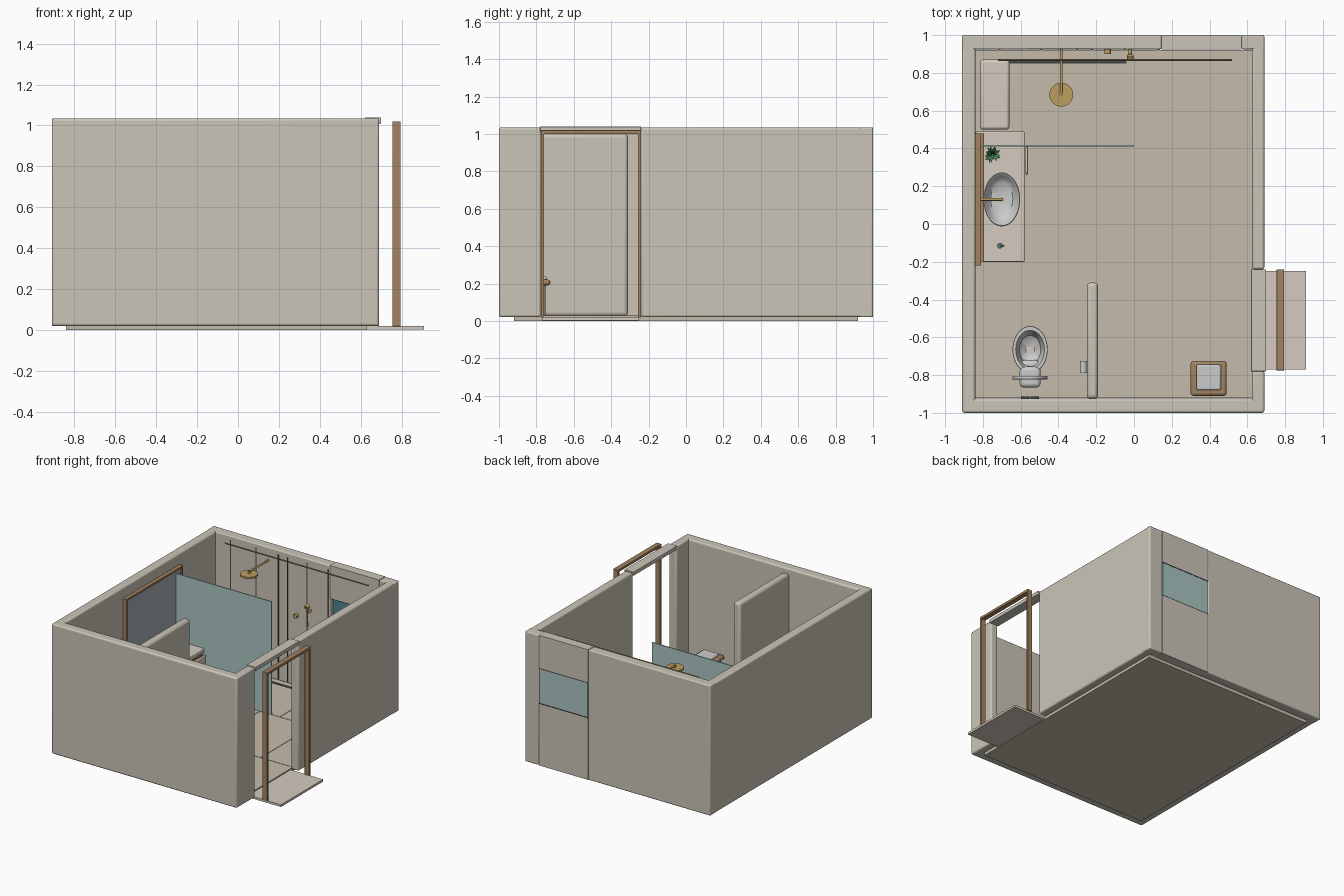
import bpy, bmesh, math, random
from mathutils import Vector

if "Cube" in bpy.data.objects:
    bpy.data.objects.remove(bpy.data.objects["Cube"])
random.seed(3)

def mat(name, r, g, b):
    m = bpy.data.materials.new(name)
    m.diffuse_color = (r, g, b, 1)
    m.use_nodes = True
    m.node_tree.nodes["Principled BSDF"].inputs["Base Color"].default_value = m.diffuse_color
    return m

WALL = mat("plaster", .60, .56, .48)
STONE = mat("stone", .66, .60, .52)
TILE = mat("tile", .56, .50, .41)
WOOD = mat("wood", .36, .23, .12)
DARK = mat("dark_metal", .06, .06, .06)
GOLD = mat("brass", .50, .34, .12)
WHITE = mat("ceramic", .85, .85, .83)
GLASS = mat("glass", .40, .56, .54)
TEAL = mat("teal", .08, .25, .26)
MIRROR = mat("mirror", .40, .43, .46)
LEAF = mat("leaf", .06, .22, .08)

def finish(name, bm, m, bevel=0, segs=3):
    bmesh.ops.recalc_face_normals(bm, faces=bm.faces)
    me = bpy.data.meshes.new(name)
    bm.to_mesh(me)
    bm.free()
    ob = bpy.data.objects.new(name, me)
    bpy.context.collection.objects.link(ob)
    me.materials.append(m)
    if bevel:
        b = ob.modifiers.new("bevel", 'BEVEL')
        b.width, b.segments = bevel, segs
    bpy.ops.object.select_all(action='DESELECT')
    bpy.context.view_layer.objects.active = ob
    ob.select_set(True)
    bpy.ops.object.shade_smooth_by_angle(angle=math.radians(35))
    return ob

def box(name, x0, x1, y0, y1, z0, z1, m, bevel=0, segs=3):
    bm = bmesh.new()
    bmesh.ops.create_cube(bm, size=1)
    for v in bm.verts:
        v.co = ((x0 + x1) / 2 + v.co.x * (x1 - x0),
                (y0 + y1) / 2 + v.co.y * (y1 - y0),
                (z0 + z1) / 2 + v.co.z * (z1 - z0))
    return finish(name, bm, m, bevel, segs)

def rod(name, a, b, r, m, r2=None, n=20):
    a, b = Vector(a), Vector(b)
    bm = bmesh.new()
    bmesh.ops.create_cone(bm, cap_ends=True, segments=n, radius1=r,
                          radius2=r if r2 is None else r2, depth=(b - a).length)
    ob = finish(name, bm, m)
    ob.location = (a + b) / 2
    ob.rotation_euler = (b - a).to_track_quat('Z', 'Y').to_euler()
    return ob

def lathe(name, profile, x, y, sx, sy, m, n=40):
    """Closed elliptical body from (radius, z) points."""
    bm = bmesh.new()
    rings = [[bm.verts.new((x + sx * r * math.cos(2 * math.pi * i / n),
                            y + sy * r * math.sin(2 * math.pi * i / n), z))
              for i in range(n)] for r, z in profile]
    for a, b in zip(rings, rings[1:]):
        for i in range(n):
            j = (i + 1) % n
            bm.faces.new((a[i], a[j], b[j], b[i]))
    bm.faces.new(rings[0])
    bm.faces.new(rings[-1])
    return finish(name, bm, m)

# floor slab, tiles and landing
box("floor_slab", -.84, .63, -.92, .92, 0, .025, TILE)
rows = [(-.92, -.22, [-.84, -.325, .12, .63]),
        (-.22, .415, [-.84, -.10, .35, .63]),
        (.415, .92, [-.84, -.49, .07, .63])]
for y0, y1, xs in rows:
    for x0, x1 in zip(xs, xs[1:]):
        box("floor_tile", x0 + .002, x1 - .002, y0 + .002, y1 - .002, .024, .028, TILE)
box("landing", .63, .91, -.77, -.25, .003, .02, STONE)

# outer walls, door opening on the right, window in the back
Z0, Z1 = .02, 1.035
box("left_wall", -.91, -.84, -1, 1, Z0, Z1, WALL, .012)
box("front_wall", -.91, .69, -1, -.925, Z0, Z1, WALL, .012)
box("right_wall_front", .625, .69, -1, -.775, Z0, Z1, WALL, .012)
box("right_wall_back", .625, .69, -.24, 1, Z0, Z1, WALL, .012)
box("door_lintel", .62, .70, -.78, -.24, 1.01, 1.04, WALL, .004)
box("back_wall", -.91, .145, .925, 1, Z0, Z1, WALL, .008)
box("back_wall_corner", .57, .69, .925, 1, Z0, Z1, WALL, .008)
box("window_sill_wall", .145, .57, .925, 1, Z0, .50, WALL)
box("window_head_wall", .145, .57, .925, 1, .78, Z1, WALL)
box("window_pane", .15, .565, .975, .998, .505, .775, GLASS)
box("window_inner_glass", .15, .565, .955, .97, .505, .775, TEAL)
for z in (.503, .777):
    box("window_frame", .145, .57, .93, 1.0, z - .004, z + .004, DARK)
box("partition_wall", -.25, -.19, -.925, -.31, .025, 1.0, WALL, .02)

# freestanding door frame
for y in (-.775, -.257):
    box("door_jamb", .755, .795, y, y + .017, .018, 1.02, WOOD, .002)
box("door_head", .755, .795, -.775, -.24, 1.0, 1.02, WOOD, .002)

# back wall panel joints, top trim and shower drain
for x in (-.71, -.49, -.30, -.22, -.05, .13):
    box("panel_joint", x - .004, x + .004, .921, .926, .03, 1.0, DARK)
rod("ceiling_rail", (-.72, .868, 1.0), (.52, .868, 1.0), .005, WOOD)
box("shower_drain", -.67, -.04, .85, .872, .027, .031, DARK)

# shower screen, bench and fittings
box("shower_screen", -.835, 0, .411, .419, .03, .91, GLASS)
box("shower_bench", -.815, -.66, .50, .87, .028, .20, STONE, .015)
rod("shower_arm", (-.385, .925, .935), (-.385, .685, .935), .007, GOLD)
rod("shower_drop", (-.385, .69, .94), (-.385, .69, .915), .009, GOLD)
rod("shower_head", (-.385, .685, .908), (-.385, .685, .922), .063, GOLD, n=40)
rod("shower_valve", (-.14, .925, .57), (-.14, .90, .57), .017, GOLD)
rod("hand_shower_mount", (-.02, .925, .64), (-.02, .88, .64), .009, GOLD)
rod("hand_shower_handle", (-.02, .885, .53), (-.02, .88, .69), .006, GOLD)
rod("hand_shower_head", (-.02, .892, .69), (-.02, .87, .68), .018, GOLD)

# vanity with drawers
box("vanity_cabinet", -.838, -.60, -.18, .405, .12, .36, WOOD, .004)
for y0, y1 in ((-.175, .11), (.116, .40)):
    for z in (.125, .243):
        box("drawer_front", -.602, -.59, y0, y1, z, z + .112, WOOD, .003)
        box("drawer_pull", -.59, -.582, y0 + .09, y1 - .09, z + .085, z + .092, GOLD)
box("vanity_top", -.838, -.58, -.20, .49, .355, .39, STONE, .005)
rod("towel_rail", (-.568, .26, .34), (-.568, .415, .34), .004, GOLD)
box("hand_towel", -.577, -.562, .268, .408, .17, .345, STONE, .005)

# basin, spout, soap and plant
lathe("basin", [(.55, .388), (.80, .40), (.96, .43), (1, .452), (.97, .456), (.90, .45),
                (.82, .425), (.60, .405), (.12, .40)], -.70, .13, .097, .143, WHITE)
rod("basin_drain", (-.70, .13, .398), (-.70, .13, .403), .012, GOLD)
rod("spout", (-.84, .13, .51), (-.70, .13, .51), .007, GOLD)
rod("spout_tip", (-.70, .13, .513), (-.70, .13, .485), .007, GOLD)
rod("soap_bottle", (-.71, -.115, .39), (-.71, -.115, .44), .015, TEAL)
rod("soap_pump", (-.71, -.115, .44), (-.71, -.115, .462), .004, GOLD)
rod("soap_nozzle", (-.71, -.115, .46), (-.685, -.115, .46), .003, GOLD)
rod("plant_pot", (-.75, .37, .39), (-.75, .37, .435), .022, WHITE, .028)
bm = bmesh.new()
for i in range(36):
    a, tilt = i * 2.4, random.uniform(.2, 1.2)
    d = Vector((math.cos(a) * math.sin(tilt), math.sin(a) * math.sin(tilt), math.cos(tilt)))
    s = Vector((-math.sin(a), math.cos(a), 0)) * .008
    base, tip = Vector((-.75, .37, .43)), Vector((-.75, .37, .43)) + d * random.uniform(.04, .06)
    mid = (base + tip) / 2 + Vector((0, 0, .008))
    bm.faces.new([bm.verts.new(p) for p in (base, mid + s, tip, mid - s)])
finish("plant_leaves", bm, LEAF)

# framed mirror
box("mirror_glass", -.84, -.822, -.21, .47, .48, .94, MIRROR)
for y in (-.22, .465):
    box("mirror_side", -.84, -.81, y, y + .015, .47, .95, WOOD)
for z in (.47, .935):
    box("mirror_rail", -.84, -.81, -.22, .48, z, z + .015, WOOD)
box("mirror_shelf", -.84, -.795, -.20, .48, .452, .468, WOOD)

# toilet with raised lid
lathe("toilet_bowl", [(.55, .028), (.55, .06), (.70, .11), (.95, .155), (1, .175), (.98, .182),
                      (.82, .182), (.76, .165), (.60, .11), (.25, .085)], -.55, -.665, .093, .125, WHITE)
rod("toilet_outlet", (-.55, -.67, .084), (-.55, -.67, .088), .02, STONE)
box("toilet_base", -.60, -.50, -.865, -.72, .028, .15, WHITE, .02)
box("toilet_hinge_block", -.605, -.495, -.865, -.755, .14, .19, WHITE, .02)
bm = bmesh.new()
bmesh.ops.create_cone(bm, cap_ends=True, segments=40, radius1=1, radius2=1, depth=.018)
for v in bm.verts:
    v.co = (-.55 + v.co.x * .093, -.815 + v.co.z, .30 + v.co.y * .12)
finish("toilet_lid", bm, WHITE, .004, 2)
for x in (-.575, -.525):
    rod("flush_button", (x, -.926, .44), (x, -.912, .44), .022, DARK)
rod("paper_holder", (-.25, -.735, .25), (-.28, -.735, .25), .005, GOLD)
rod("paper_roll", (-.268, -.79, .25), (-.268, -.725, .25), .019, WHITE)

# stool with cushion
box("stool_seat", .30, .49, -.91, -.725, .19, .222, WOOD, .015)
box("stool_cushion", .33, .46, -.88, -.745, .215, .24, WHITE, .01)
for x in (.325, .465):
    for y in (-.88, -.76):
        rod("stool_leg", (x, y, .027), (x, y, .195), .009, WOOD)
